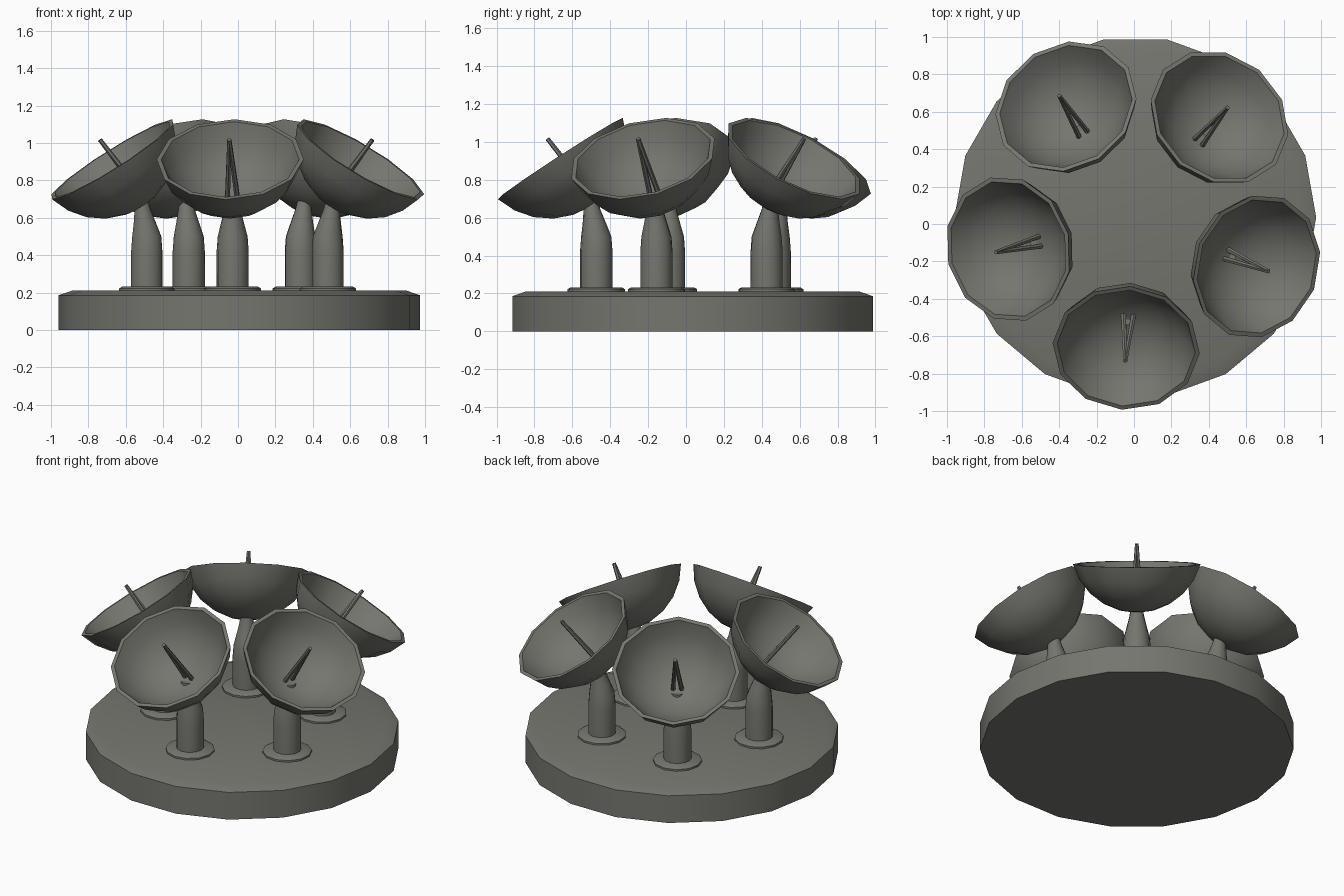
import bpy, bmesh, math
from mathutils import Matrix, Vector

if "Cube" in bpy.data.objects:
    bpy.data.objects.remove(bpy.data.objects["Cube"])

CX, CY = 0.007, 0.035          # centre of the ring of dishes
mat = bpy.data.materials.new("olive grey")
mat.diffuse_color = (0.18, 0.18, 0.16, 1)
mat.use_nodes = True
mat.node_tree.nodes["Principled BSDF"].inputs["Base Color"].default_value = mat.diffuse_color


def finish(name, bm, angle):
    bmesh.ops.remove_doubles(bm, verts=bm.verts[:], dist=1e-5)
    bmesh.ops.recalc_face_normals(bm, faces=bm.faces[:])
    me = bpy.data.meshes.new(name)
    bm.to_mesh(me)
    bm.free()
    ob = bpy.data.objects.new(name, me)
    bpy.context.collection.objects.link(ob)
    me.materials.append(mat)
    bpy.ops.object.select_all(action='DESELECT')
    ob.select_set(True)
    bpy.context.view_layer.objects.active = ob
    bpy.ops.object.shade_smooth_by_angle(angle=math.radians(angle))
    return ob


def loft(bm, rings, n, m=Matrix(), start=0.0):
    """Skin round sections given as (radius, z, x offset), closing both ends."""
    prev = None
    for i, (r, z, off) in enumerate(rings):
        if r == 0:
            cur = [bm.verts.new(m @ Vector((off, 0, z)))] * n
        else:
            cur = [bm.verts.new(m @ Vector((off + r * math.cos(start + math.tau * k / n),
                                            r * math.sin(start + math.tau * k / n), z)))
                   for k in range(n)]
        if prev:
            for k in range(n):
                quad = [prev[k], prev[(k + 1) % n], cur[(k + 1) % n], cur[k]]
                bm.faces.new(list(dict.fromkeys(quad)))
        if r and i in (0, len(rings) - 1):
            bm.faces.new(cur)
        prev = cur


def cap(radius, depth, steps):
    """Points on a spherical bowl from its lowest point up to its rim."""
    s = (radius ** 2 + depth ** 2) / (2 * depth)
    full = math.acos((s - depth) / s)
    return [(s * math.sin(full * i / steps) if i else 0,
             s - depth - s * math.cos(full * i / steps), 0) for i in range(steps + 1)]


# round base with chamfered top edge
bm = bmesh.new()
loft(bm, [(0.967, 0, 0), (0.967, 0.185, 0), (0.895, 0.21, 0)], 18,
     Matrix.Translation((CX, CY, 0)))
finish("base", bm, 30)

for i in range(5):
    spin = Matrix.Translation((CX, CY, 0)) @ Matrix.Rotation(
        math.radians(-94 + 72 * i), 4, 'Z')
    post = spin @ Matrix.Translation((0.51, 0, 0))
    dish = spin @ Matrix.Translation((0.70, 0, 0.912)) @ Matrix.Rotation(
        math.radians(33), 4, 'Y')

    # foot plate and post with a neck leaning outward
    bm = bmesh.new()
    loft(bm, [(0.152, 0.20, 0), (0.152, 0.222, 0), (0.135, 0.232, 0)], 12, post)
    finish(f"foot_plate_{i + 1}", bm, 35)
    bm = bmesh.new()
    loft(bm, [(0.086, 0.22, 0), (0.086, 0.42, 0), (0.08, 0.50, 0), (0.062, 0.57, 0.01),
              (0.045, 0.64, 0.022), (0.038, 0.69, 0.03)], 12, post)
    finish(f"post_{i + 1}", bm, 40)

    # bowl with an outer and an inner skin
    bm = bmesh.new()
    loft(bm, cap(0.394, 0.30, 5) + cap(0.37, 0.27, 5)[::-1], 12, dish)
    finish(f"dish_{i + 1}", bm, 40)

    # antenna: two thin struts meeting at the tip
    bm = bmesh.new()
    tip = Vector((0, 0, 0.125))
    for side in (-1, 1):
        foot = Vector((-0.035, side * 0.027, -0.275))
        d = tip - foot
        aim = Matrix.Translation(foot) @ d.to_track_quat('Z', 'Y').to_matrix().to_4x4()
        loft(bm, [(0.015, 0, 0), (0.012, d.length, 0)], 6, dish @ aim)
    finish(f"antenna_{i + 1}", bm, 40)
